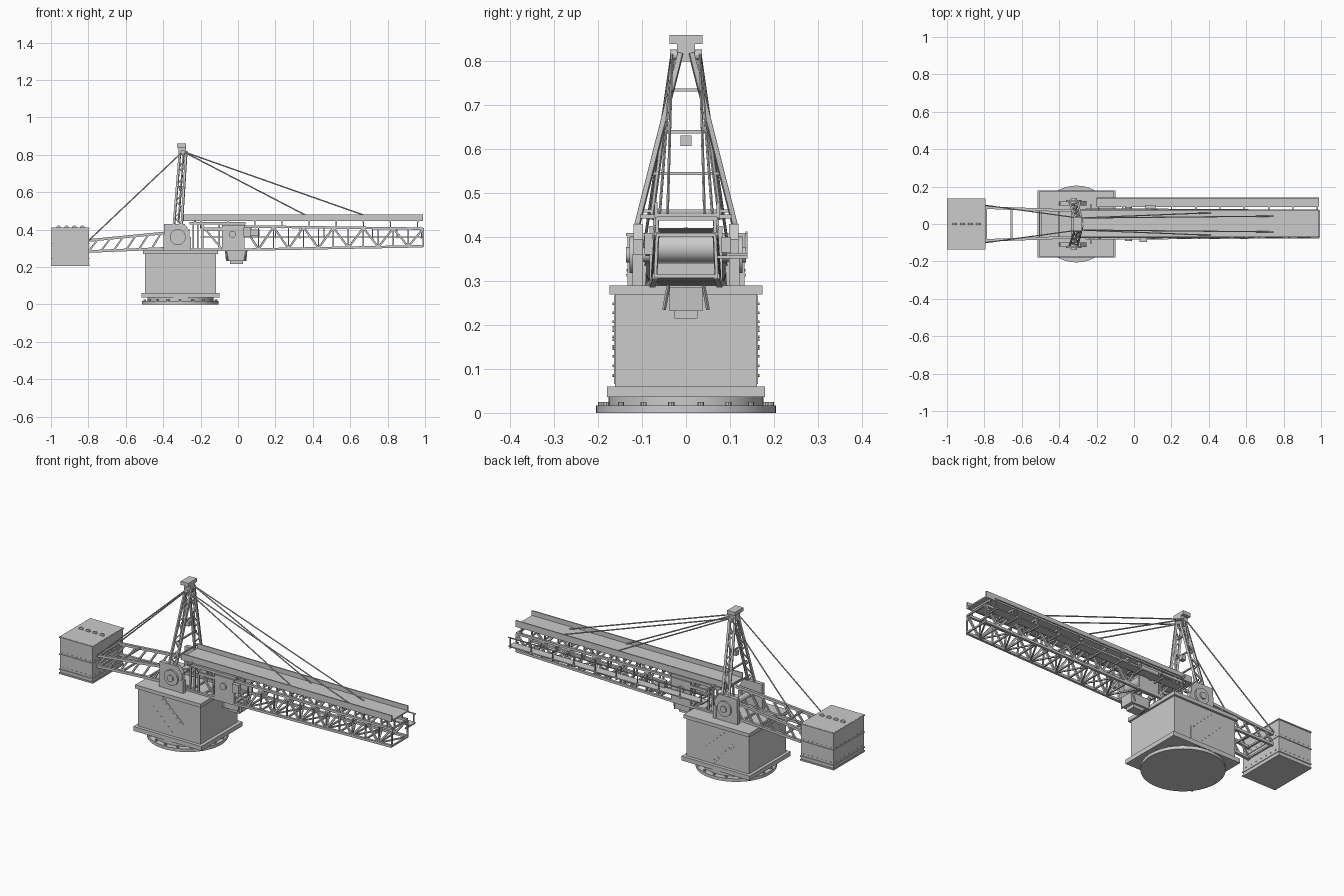
import bpy, bmesh, math
from mathutils import Vector, Matrix

grey = bpy.data.materials.new("light_grey_steel")
grey.diffuse_color = (0.6, 0.6, 0.6, 1)


class Part:
    """Collects simple solids and turns them into one object."""
    def __init__(self, name):
        self.name, self.bm = name, bmesh.new()

    def box(self, x0, x1, y0, y1, z0, z1):
        m = Matrix.Translation(((x0 + x1) / 2, (y0 + y1) / 2, (z0 + z1) / 2))
        bmesh.ops.create_cube(self.bm, size=1, matrix=m @ Matrix.Diagonal((x1 - x0, y1 - y0, z1 - z0, 1)))

    def bar(self, a, b, w=0.01, h=None):
        a, b = Vector(a), Vector(b)
        d = b - a
        up = Vector((0, 0, 1)) if abs(d.normalized().z) < 0.99 else Vector((1, 0, 0))
        s = up.cross(d).normalized()
        u = d.normalized().cross(s)
        rot = Matrix((s, u, d.normalized())).transposed().to_4x4()
        m = Matrix.Translation((a + b) / 2) @ rot @ Matrix.Diagonal((w, h or w, d.length, 1))
        bmesh.ops.create_cube(self.bm, size=1, matrix=m)

    def rod(self, a, b, r, n=8, r2=None):
        a, b = Vector(a), Vector(b)
        rot = (b - a).to_track_quat('Z', 'Y').to_matrix().to_4x4()
        bmesh.ops.create_cone(self.bm, cap_ends=True, segments=n, radius1=r, radius2=r if r2 is None else r2,
                              depth=(b - a).length, matrix=Matrix.Translation((a + b) / 2) @ rot)

    def prism_xz(self, pts, y0, y1):
        f = self.bm.faces.new([self.bm.verts.new((x, y0, z)) for x, z in pts])
        r = bmesh.ops.extrude_face_region(self.bm, geom=[f])
        vs = [v for v in r['geom'] if isinstance(v, bmesh.types.BMVert)]
        bmesh.ops.translate(self.bm, verts=vs, vec=(0, y1 - y0, 0))

    def done(self, smooth=False):
        bmesh.ops.recalc_face_normals(self.bm, faces=self.bm.faces)
        me = bpy.data.meshes.new(self.name)
        self.bm.to_mesh(me)
        self.bm.free()
        me.materials.append(grey)
        ob = bpy.data.objects.new(self.name, me)
        bpy.context.collection.objects.link(ob)
        if smooth:
            bpy.context.view_layer.objects.active = ob
            ob.select_set(True)
            bpy.ops.object.shade_smooth_by_angle(angle=math.radians(35))
            ob.select_set(False)


def lerp(a, b, t):
    return Vector(a).lerp(Vector(b), t)


CX = -0.308  # slewing axis
SIDES = (-1, 1)

# Slewing ring with bolts
p = Part("slewing_ring")
p.rod((CX, 0, 0), (CX, 0, 0.017), 0.205, 64)
p.rod((CX, 0, 0.017), (CX, 0, 0.037), 0.176, 64)
for i in range(18):
    a = math.tau * (i + 0.5) / 18
    x, y = CX + 0.193 * math.cos(a), 0.193 * math.sin(a)
    p.rod((x, y, 0.015), (x, y, 0.025), 0.007, 8)
p.done(True)

# Pedestal house
p = Part("pedestal")
p.box(-0.515, -0.098, -0.18, 0.18, 0.036, 0.06)
p.box(-0.498, -0.117, -0.162, 0.162, 0.06, 0.272)
p.box(-0.508, -0.107, -0.174, 0.174, 0.27, 0.29)
p.done()

# Riveted diagonal plates on both pedestal sides
p = Part("pedestal_side_plates")
outline = [(-0.42, 0.267), (-0.42, 0.198), (-0.286, 0.066), (-0.22, 0.066), (-0.22, 0.144), (-0.35, 0.267)]
for s in SIDES:
    p.prism_xz(outline, s * 0.161, s * 0.164)
    for k in range(6):
        for (a, b) in ((outline[1], outline[2]), (outline[4], outline[5])):
            q = lerp((a[0], 0, a[1]), (b[0], 0, b[1]), (k + 0.5) / 6)
            dx = 0.008 if a is outline[1] else -0.008
            p.rod((q.x + dx, s * 0.162, q.z + dx), (q.x + dx, s * 0.167, q.z + dx), 0.003, 6)
p.done()

# Counterweight: box, seam bands, rivets, lifting eyes
p = Part("counterweight")
p.box(-0.997, -0.797, -0.133, 0.133, 0.21, 0.41)
for z0, z1 in ((0.205, 0.213), (0.226, 0.232), (0.31, 0.316), (0.403, 0.409)):
    p.box(-1.0, -0.794, -0.137, 0.137, z0, z1)
for x in (-0.96, -0.917, -0.875, -0.832):
    p.rod((x, -0.005, 0.41), (x, 0.005, 0.41), 0.012, 14)
for s in SIDES:
    for i in range(7):
        x, y = -0.98 + i * 0.028, -0.11 + i * 0.0367
        for z in (0.245, 0.325):
            p.rod((x, s * 0.132, z), (x, s * 0.136, z), 0.003, 6)
            p.rod((-0.897 + s * 0.099, y, z), (-0.897 + s * 0.103, y, z), 0.003, 6)
p.done()

# Rear boom: two side trusses and ties
p = Part("rear_boom")
for s in SIDES:
    lo = ((-0.80, s * 0.088, 0.283), (-0.26, s * 0.068, 0.305))
    hi = ((-0.80, s * 0.088, 0.342), (-0.26, s * 0.068, 0.395))
    p.bar(*lo, 0.014)
    p.bar(*hi, 0.014)
    for i in range(8):
        p.bar(lerp(*lo, i / 8), lerp(*hi, (i + 0.75) / 8), 0.009)
for x, y, z in ((-0.655, 0.083, 0.356), (-0.655, 0.083, 0.289), (-0.79, 0.088, 0.343),
                (-0.79, 0.088, 0.283), (-0.5, 0.077, 0.295), (-0.4, 0.073, 0.3)):
    p.bar((x, -y, z), (x, y, z), 0.009)
p.done()

# Pivot brackets with trunnion discs
p = Part("pivot_brackets")
for s in SIDES:
    p.prism_xz([(-0.40, 0.29), (-0.26, 0.29), (-0.26, 0.395), (-0.285, 0.43), (-0.395, 0.43)], s * 0.098, s * 0.12)
    p.rod((-0.322, s * 0.115, 0.36), (-0.322, s * 0.129, 0.36), 0.042, 24)
    p.rod((-0.322, s * 0.125, 0.36), (-0.322, s * 0.137, 0.36), 0.018, 16)
    p.box(-0.27, -0.25, s * 0.11 - 0.012, s * 0.11 + 0.012, 0.29, 0.36)
p.rod((-0.322, -0.11, 0.36), (-0.322, 0.11, 0.36), 0.016, 16)
p.done(True)

# A-frame mast: laced legs, rungs, cap
p = Part("mast")
for s in SIDES:
    legs = [((-0.322 + d, s * 0.113, 0.42), (-0.293 + d * 0.8, s * 0.012, 0.82)) for d in (-0.021, 0.021)]
    for a, b in legs:
        p.bar(a, b, 0.011, 0.011)
    for i in range(9):
        a, b = (legs[0], legs[1]) if i % 2 else (legs[1], legs[0])
        p.bar(lerp(*a, i / 9), lerp(*b, (i + 1) / 9), 0.006)
    p.bar((-0.318, s * 0.078, 0.44), (-0.29, s * 0.028, 0.82), 0.007)
for z in (0.46, 0.545, 0.64, 0.735):
    t = (z - 0.42) / 0.4
    y, x = 0.113 - 0.101 * t, -0.322 + 0.029 * t
    p.bar((x, -y, z), (x, y, z), 0.007)
p.box(-0.318, -0.278, -0.02, 0.02, 0.80, 0.842)
p.box(-0.325, -0.278, -0.037, 0.037, 0.84, 0.86)
p.box(-0.316, -0.292, -0.012, 0.012, 0.607, 0.632)
p.rod((-0.295, -0.036, 0.815), (-0.295, 0.036, 0.815), 0.012, 12)
p.done()

# Stay cables
p = Part("stay_cables")
for s in SIDES:
    top = (-0.295, s * 0.032, 0.818)
    p.rod(top, (-0.795, s * 0.10, 0.345), 0.0035, 6)
    p.rod(top, (0.41, s * 0.06, 0.452), 0.0035, 6)
    p.rod(top, (0.745, s * 0.042, 0.452), 0.0035, 6)
p.done()

# Front boom: tapered box truss
p = Part("front_boom")
N = 12
for s in SIDES:
    lo = ((0.03, s * 0.076, 0.293), (0.99, s * 0.07, 0.311))
    hi = ((0.03, s * 0.068, 0.417), (0.99, s * 0.066, 0.405))
    p.bar(*lo, 0.013)
    p.bar(*hi, 0.013)
    p.bar((-0.26, s * 0.076, 0.293), lo[0], 0.014)
    p.bar((-0.26, s * 0.068, 0.433), (0.04, s * 0.068, 0.433), 0.014)
    for i in range(N):
        a, b = (lo, hi) if i % 2 else (hi, lo)
        p.bar(lerp(*a, i / N), lerp(*b, (i + 1) / N), 0.010)
        p.bar(lerp(*lo, (i + 1) / N), lerp(*hi, (i + 1) / N), 0.007)
    for x in (-0.24, -0.215, -0.19, -0.1):
        p.bar((x, s * 0.074, 0.293), (x, s * 0.068, 0.433), 0.009)
    p.bar((-0.19, s * 0.073, 0.42), (-0.09, s * 0.074, 0.30), 0.01)
for i in range(N + 1):
    x, t = 0.03 + 0.96 * i / N, i / N
    zl, zh = 0.293 + 0.018 * t, 0.417 - 0.012 * t
    p.bar((x, -0.073, zl), (x, 0.073, zl), 0.008)
    p.bar((x, -0.067, zh), (x, 0.067, zh), 0.008)
    if i < N:
        s = 1 if i % 2 else -1
        p.bar((x, -s * 0.072, zl), (x + 0.08, s * 0.072, zl), 0.007)
for i in range(4):
    x = -0.24 + i * 0.08
    p.bar((x, -0.075, 0.293), (x, 0.075, 0.293), 0.009)
p.done()

# Conveyor trough: floor, side walls, support frames
p = Part("conveyor_trough")
p.box(-0.30, 0.99, -0.068, 0.076, 0.447, 0.454)
for y in (-0.069, 0.073):
    p.box(-0.30, 0.99, y - 0.003, y + 0.004, 0.445, 0.48)
for i in range(9):
    x = -0.2 + i * 0.145
    p.box(x - 0.004, x + 0.004, -0.068, 0.072, 0.438, 0.448)
    for s in SIDES:
        p.bar((x, s * 0.066, 0.405), (x, s * 0.066, 0.446), 0.006)
p.box(-0.235, -0.225, -0.105, 0.105, 0.442, 0.452)
p.done()

# Side walkway with handrail
p = Part("walkway")
p.box(-0.20, 0.99, 0.092, 0.14, 0.358, 0.364)
p.bar((-0.20, 0.138, 0.41), (0.99, 0.138, 0.41), 0.005)
for i in range(10):
    x = -0.19 + i * 0.13
    p.bar((x, 0.138, 0.36), (x, 0.138, 0.41), 0.005)
    p.bar((x, 0.066, 0.355), (x, 0.14, 0.355), 0.007)
p.done()

# Drive machinery hung in the boom
p = Part("drive_machinery")
for s in SIDES:
    p.box(-0.085, 0.035, s * 0.077 - 0.006, s * 0.077 + 0.006, 0.295, 0.425)
    p.box(-0.185, -0.06, s * 0.077 - 0.005, s * 0.077 + 0.005, 0.395, 0.41)
    p.rod((-0.03, s * 0.08, 0.375), (-0.03, s * 0.092, 0.375), 0.018, 16)
    p.bar((-0.065, s * 0.04, 0.29), (-0.055, s * 0.05, 0.235), 0.006)
    p.bar((0.045, s * 0.04, 0.29), (0.035, s * 0.05, 0.235), 0.006)
p.rod((-0.03, -0.075, 0.375), (-0.03, 0.075, 0.375), 0.033, 20)
p.box(0.03, 0.07, -0.095, -0.075, 0.36, 0.41)
p.box(0.06, 0.115, 0.08, 0.102, 0.365, 0.40)
p.done(True)

# Hopper below the boom
p = Part("hopper")
p.prism_xz([(-0.07, 0.285), (0.05, 0.285), (0.045, 0.232), (-0.064, 0.232)], -0.037, 0.037)
p.box(-0.042, 0.026, -0.026, 0.026, 0.215, 0.233)
p.done()
